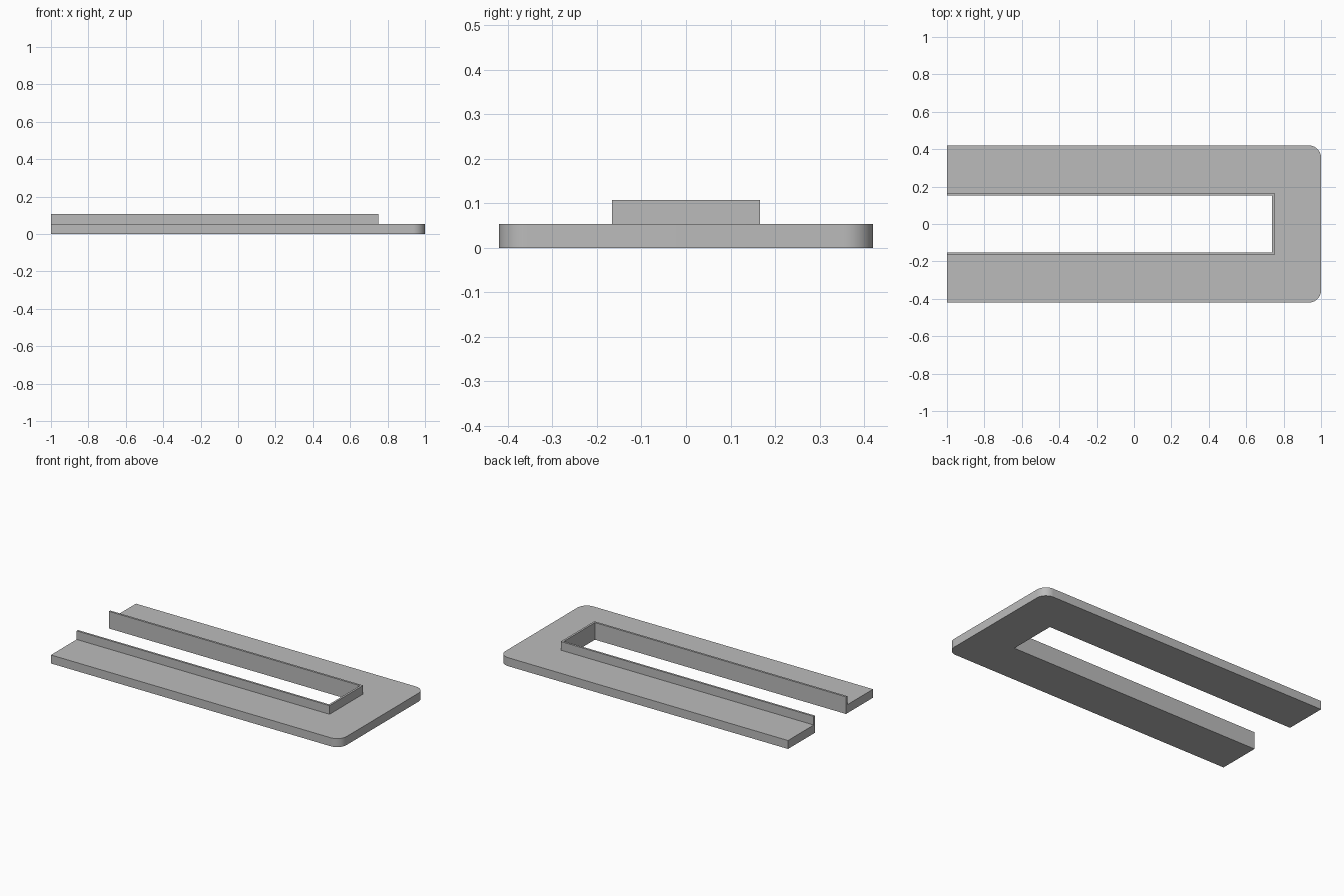
import bpy, bmesh, math

cube = bpy.data.objects.get("Cube")
if cube:
    bpy.data.objects.remove(cube, do_unlink=True)

LEFT, RIGHT, HALF_W = -1.0, 1.0, 0.42
PLATE_TOP, LIP_TOP = 0.053, 0.107
SLOT_END, SLOT_HALF = 0.737, 0.153
LIP_END, LIP_HALF = 0.75, 0.166
RADIUS, STEPS = 0.065, 12

grey = bpy.data.materials.new("plain grey")
grey.use_nodes = True
colour = (0.5, 0.5, 0.5, 1)
grey.diffuse_color = colour
grey.node_tree.nodes["Principled BSDF"].inputs["Base Color"].default_value = colour


def outline(end, half, radius=0):
    """Open U path from the front left end round to the back left end."""
    half_path = [(LEFT, -half)]
    if radius:
        for i in range(STEPS + 1):
            a = -math.pi / 2 + math.pi / 2 * i / STEPS
            half_path.append((end - radius + radius * math.cos(a),
                              -half + radius + radius * math.sin(a)))
    else:
        half_path.append((end, -half))
    return half_path + [(x, -y) for x, y in reversed(half_path)]


def u_solid(name, outer, inner, bottom, top, keep_bottom=True):
    """Extrude the area between two U paths."""
    bm = bmesh.new()
    verts = [bm.verts.new((x, y, bottom)) for x, y in outer + inner[::-1]]
    base = bm.faces.new(verts)
    result = bmesh.ops.extrude_face_region(bm, geom=[base], use_keep_orig=True)
    raised = [g for g in result["geom"] if isinstance(g, bmesh.types.BMVert)]
    bmesh.ops.translate(bm, verts=raised, vec=(0, 0, top - bottom))
    bmesh.ops.recalc_face_normals(bm, faces=bm.faces)
    if not keep_bottom:
        hidden = [f for f in bm.faces if f.normal.z < -0.9]
        bmesh.ops.delete(bm, geom=hidden, context="FACES_ONLY")
    mesh = bpy.data.meshes.new(name)
    bm.to_mesh(mesh)
    bm.free()
    mesh.materials.append(grey)
    obj = bpy.data.objects.new(name, mesh)
    bpy.context.collection.objects.link(obj)
    bpy.ops.object.select_all(action="DESELECT")
    obj.select_set(True)
    bpy.context.view_layer.objects.active = obj
    bpy.ops.object.shade_smooth_by_angle(angle=math.radians(30))
    return obj


slot = outline(SLOT_END, SLOT_HALF)

# Flat plate with two rounded corners and an open slot
u_solid("base_plate", outline(RIGHT, HALF_W, RADIUS), slot, 0, PLATE_TOP)

# Thin raised rim round the slot
u_solid("slot_rim", outline(LIP_END, LIP_HALF), slot, PLATE_TOP, LIP_TOP, keep_bottom=False)
